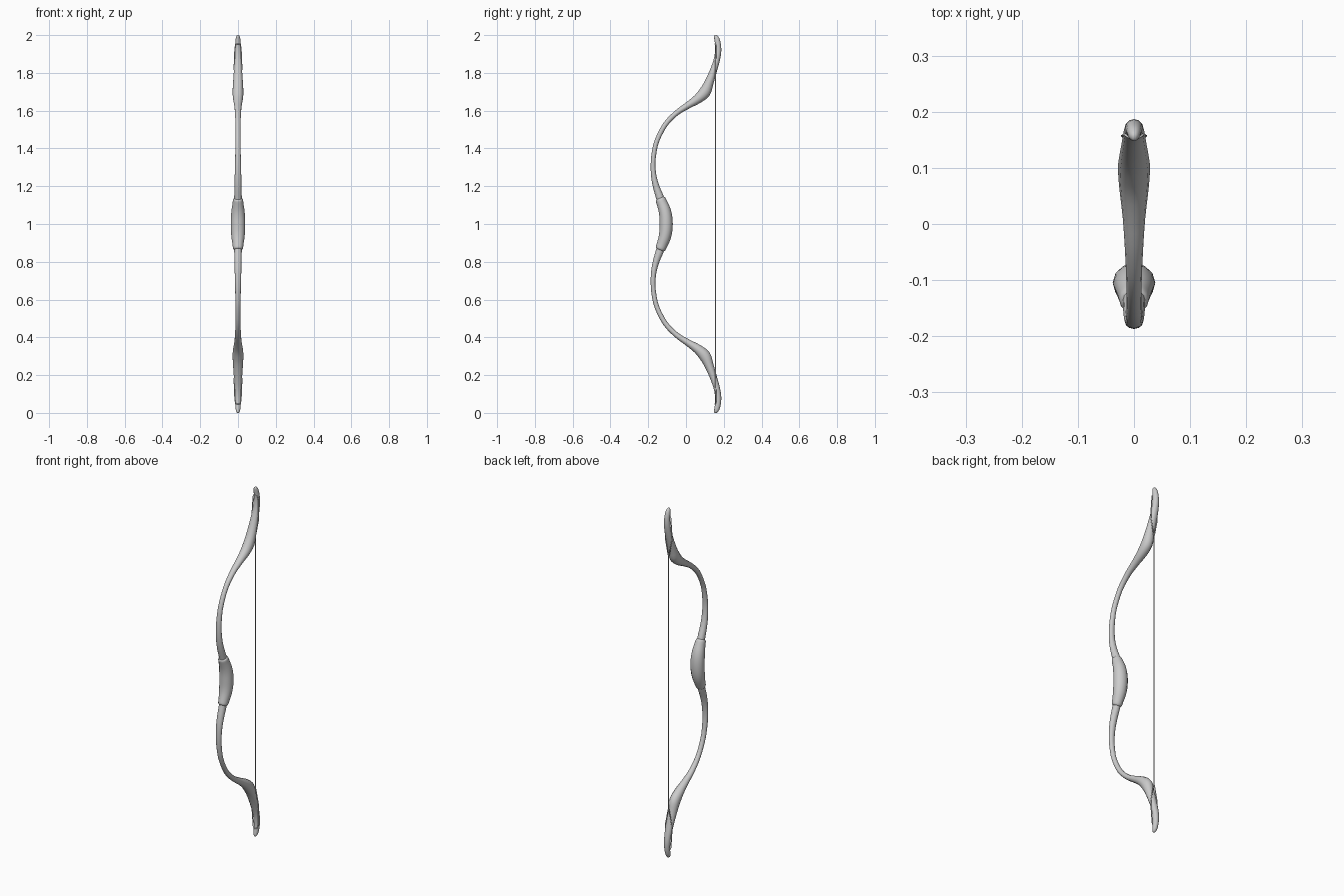
import bpy, bmesh, math
from mathutils import Vector

if "Cube" in bpy.data.objects:
    bpy.data.objects.remove(bpy.data.objects["Cube"])


def catmull(pts, steps):
    """Smoothly resample a list of station tuples."""
    v = [Vector(p) for p in pts]
    v = [v[0] * 2 - v[1]] + v + [v[-1] * 2 - v[-2]]
    out = []
    for i in range(1, len(v) - 2):
        a, b, c, d = v[i - 1:i + 3]
        for k in range(steps):
            t = k / steps
            out.append(0.5 * (2 * b + (c - a) * t + (2 * a - 5 * b + 4 * c - d) * t**2
                              + (3 * b - a - 3 * c + d) * t**3))
    return out + [v[-2]]


def shade(ob, angle):
    bpy.ops.object.select_all(action='DESELECT')
    bpy.context.view_layer.objects.active = ob
    ob.select_set(True)
    if ob.type == 'CURVE':
        bpy.ops.object.convert(target='MESH')
    bpy.ops.object.shade_smooth_by_angle(angle=math.radians(angle))


def loft(name, stations, sides, flip=False, steps=3):
    """Sweep an oval along (y, z, half width, half thickness) stations."""
    st = catmull(stations, steps)
    bm = bmesh.new()
    rings = []
    for i, s in enumerate(st):
        p, q = st[max(i - 1, 0)], st[min(i + 1, len(st) - 1)]
        tan = Vector((0, q[0] - p[0], q[1] - p[1])).normalized()
        nrm = Vector((0, tan.z, -tan.y))
        ring = []
        for k in range(sides):
            a = 2 * math.pi * k / sides
            co = Vector((s[2] * math.cos(a), s[0], s[1])) + nrm * s[3] * math.sin(a)
            if flip:
                co.z = 2 - co.z
            ring.append(bm.verts.new(co))
        rings.append(ring)
    for r, n in zip(rings, rings[1:]):
        for k in range(sides):
            j = (k + 1) % sides
            bm.faces.new((r[k], r[j], n[j], n[k]))
    bm.faces.new(rings[0])
    bm.faces.new(rings[-1])
    bmesh.ops.recalc_face_normals(bm, faces=bm.faces)
    me = bpy.data.meshes.new(name)
    bm.to_mesh(me)
    bm.free()
    ob = bpy.data.objects.new(name, me)
    bpy.context.collection.objects.link(ob)
    shade(ob, 50)


def cord(name, pts, radius):
    """Thin round cord through points, as a mesh."""
    cu = bpy.data.curves.new(name, 'CURVE')
    cu.dimensions = '3D'
    cu.bevel_depth = radius
    cu.bevel_resolution = 1
    cu.use_fill_caps = True
    sp = cu.splines.new('POLY')
    sp.points.add(len(pts) - 1)
    for p, co in zip(sp.points, pts):
        p.co = (*co, 1)
    ob = bpy.data.objects.new(name, cu)
    bpy.context.collection.objects.link(ob)
    shade(ob, 60)


# Recurved limbs, upper and mirrored lower
limb = [
    (-0.122, 1.080, .020, .022), (-0.138, 1.140, .020, .021),
    (-0.157, 1.195, .019, .0175), (-0.170, 1.250, .0175, .0145),
    (-0.1745, 1.310, .016, .0125), (-0.170, 1.370, .0145, .0125),
    (-0.154, 1.440, .0135, .0125), (-0.110, 1.526, .0135, .013),
    (-0.050, 1.588, .016, .014), (0.010, 1.628, .020, .018),
    (0.062, 1.662, .026, .025), (0.100, 1.699, .0285, .031),
    (0.122, 1.748, .026, .024), (0.144, 1.808, .022, .019),
    (0.162, 1.865, .019, .0165), (0.170, 1.910, .017, .0165),
    (0.1695, 1.950, .015, .0155), (0.163, 1.980, .0125, .0135),
    (0.156, 1.995, .008, .009), (0.154, 2.000, .003, .004)]
loft("upper_limb", limb, 12)
loft("lower_limb", limb, 12, flip=True)

# Swollen grip with rounded ends
half = [(-0.105, 1.00, .038, .035), (-0.107, 1.04, .037, .034),
        (-0.114, 1.075, .034, .032), (-0.126, 1.108, .029, .029),
        (-0.135, 1.130, .026, .0265), (-0.138, 1.137, .020, .021)]
grip = [(y, 2 - z, w, t) for y, z, w, t in reversed(half[1:])] + half
loft("grip", grip, 12)

# Bowstring with a loop around each tip
SY = 0.157
cord("bowstring", [(0, SY, 0.26), (0, SY, 1.74)], 0.0027)
for name, up in (("upper_string_loop", True), ("lower_string_loop", False)):
    side = [(0.002, SY, 1.725), (0.021, SY, 1.82), (0.020, SY, 1.86),
            (0.017, SY + .003, 1.93), (0.013, SY, 1.95), (0.006, SY - .004, 1.953)]
    path = side + [(-x, y, z) for x, y, z in reversed(side)]
    if not up:
        path = [(x, y, 2 - z) for x, y, z in path]
    cord(name, path, 0.0025)
